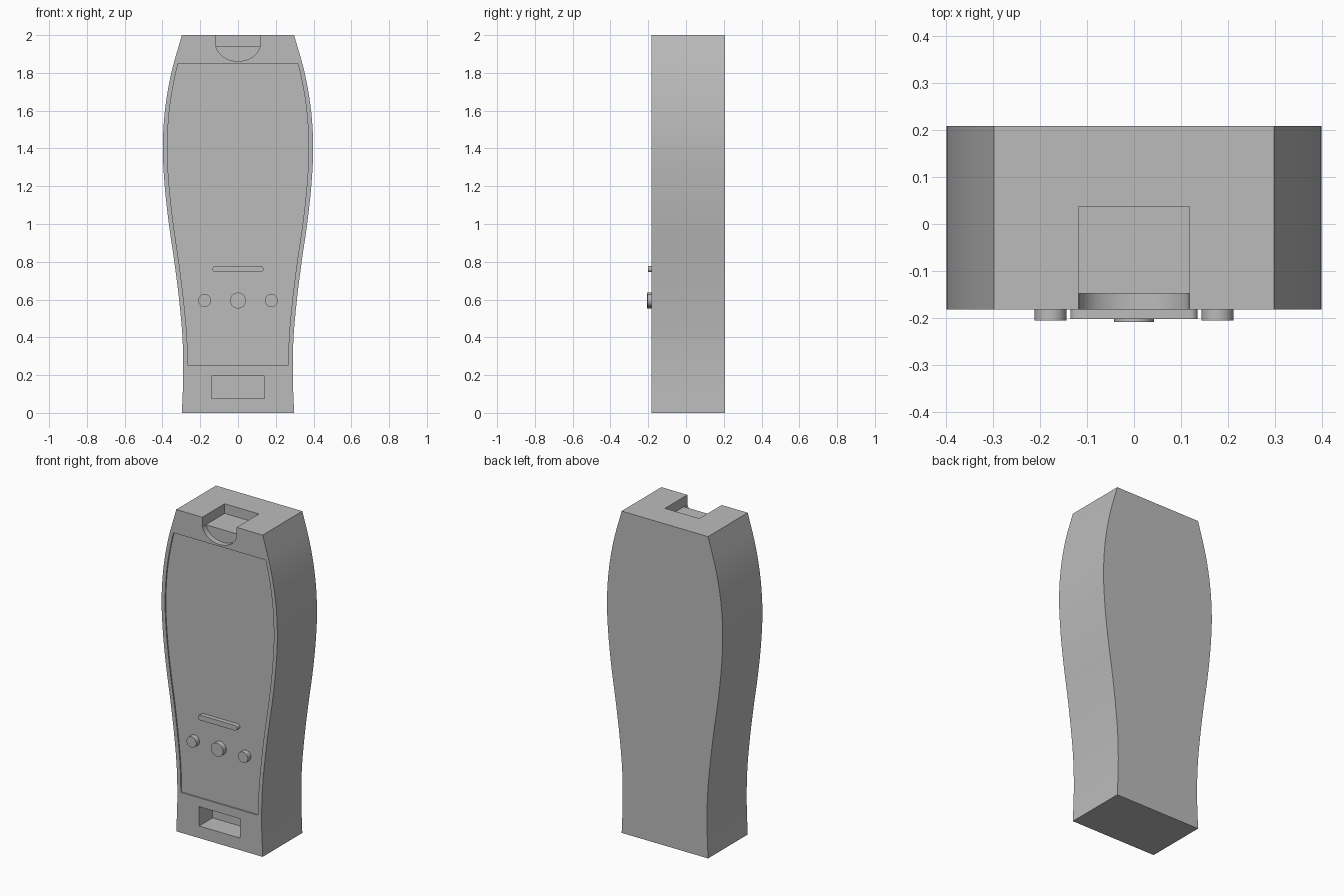
import bpy, bmesh, math
from mathutils import Vector

cube = bpy.data.objects.get("Cube")
if cube:
    bpy.data.objects.remove(cube, do_unlink=True)

grey = bpy.data.materials.new("casing grey")
grey.use_nodes = True
color = (0.5, 0.5, 0.5, 1)
grey.diffuse_color = color
grey.node_tree.nodes["Principled BSDF"].inputs["Base Color"].default_value = color

FRONT, BACK, PANEL = -0.182, 0.2075, -0.174
# half widths at evenly spaced heights, bottom to top
WIDTHS = [0.297, 0.29, 0.294, 0.312, 0.337, 0.366, 0.388, 0.398, 0.387, 0.353, 0.297]
STEP = 0.2


def half_width(z):
    """Smooth curve through the listed half widths."""
    n = len(WIDTHS) - 1
    i = min(int(z / STEP), n - 1)
    t = z / STEP - i
    b, c = WIDTHS[i], WIDTHS[i + 1]
    a = WIDTHS[i - 1] if i > 0 else 2 * b - c
    d = WIDTHS[i + 2] if i + 2 <= n else 2 * c - b
    return b + t / 2 * (c - a + t * (2*a - 5*b + 4*c - d + t * (3*(b - c) + d - a)))


def side_outline(low, high, inset=0.0, count=48):
    """Closed outline that follows the curved sides between two heights."""
    heights = [low + (high - low) * i / count for i in range(count + 1)]
    right = [(half_width(z) - inset, z) for z in heights]
    return right + [(-x, z) for x, z in reversed(right)]


def rect(x, low, high):
    return [(-x, low), (x, low), (x, high), (-x, high)]


def arc(cx, cz, rx, rz, start, end, count):
    return [(cx + rx * math.cos(a), cz + rz * math.sin(a))
            for a in (math.radians(start + (end - start) * i / count)
                      for i in range(count + 1))]


def prism(name, outline, y0, y1):
    """Extrude an x-z outline from y0 to y1."""
    bm = bmesh.new()
    face = bm.faces.new([bm.verts.new((x, y0, z)) for x, z in outline])
    ext = bmesh.ops.extrude_face_region(bm, geom=[face])
    moved = [v for v in ext["geom"] if isinstance(v, bmesh.types.BMVert)]
    bmesh.ops.translate(bm, verts=moved, vec=Vector((0, y1 - y0, 0)))
    bmesh.ops.recalc_face_normals(bm, faces=bm.faces)
    mesh = bpy.data.meshes.new(name)
    bm.to_mesh(mesh)
    bm.free()
    mesh.materials.append(grey)
    obj = bpy.data.objects.new(name, mesh)
    bpy.context.collection.objects.link(obj)
    return obj


def activate(obj):
    bpy.ops.object.select_all(action="DESELECT")
    obj.select_set(True)
    bpy.context.view_layer.objects.active = obj


def cut(obj, cutter):
    cutter.hide_render = True
    mod = obj.modifiers.new("cut", "BOOLEAN")
    mod.operation, mod.solver, mod.object = "DIFFERENCE", "EXACT", cutter
    activate(obj)
    bpy.ops.object.modifier_apply(modifier=mod.name)
    bpy.data.objects.remove(cutter, do_unlink=True)


# curved casing with its recesses
body = prism("body", side_outline(0, 2), FRONT, BACK)
OUT = FRONT - 0.1
cut(body, prism("panel_cutter", side_outline(0.25, 1.85, 0.024), OUT, PANEL))
cut(body, prism("lower_slot_cutter", rect(0.14, 0.075, 0.195), OUT, -0.05))
cut(body, prism("top_slot_cutter", rect(0.118, 1.94, 2.1), OUT, 0.037))
thumb = arc(0, 1.955, 0.118, 0.093, 180, 360, 32) + [(0.118, 2.1), (-0.118, 2.1)]
cut(body, prism("thumb_notch_cutter", thumb, OUT, -0.147))

# round buttons and the bar above them
parts = [body]
for name, x, r, y in (("left_button", 0.177, 0.034, -0.205),
                      ("centre_button", 0, 0.042, -0.2075),
                      ("right_button", -0.177, 0.034, -0.205)):
    parts.append(prism(name, arc(x, 0.595, r, r, 0, 352.5, 47), y, PANEL + 0.003))
bar = arc(0.119, 0.761, 0.016, 0.016, -90, 90, 12) + arc(-0.119, 0.761, 0.016, 0.016, 90, 270, 12)
parts.append(prism("indicator_bar", bar, -0.202, PANEL + 0.003))

for part in parts:
    activate(part)
    bpy.ops.object.shade_smooth_by_angle(angle=math.radians(30))
